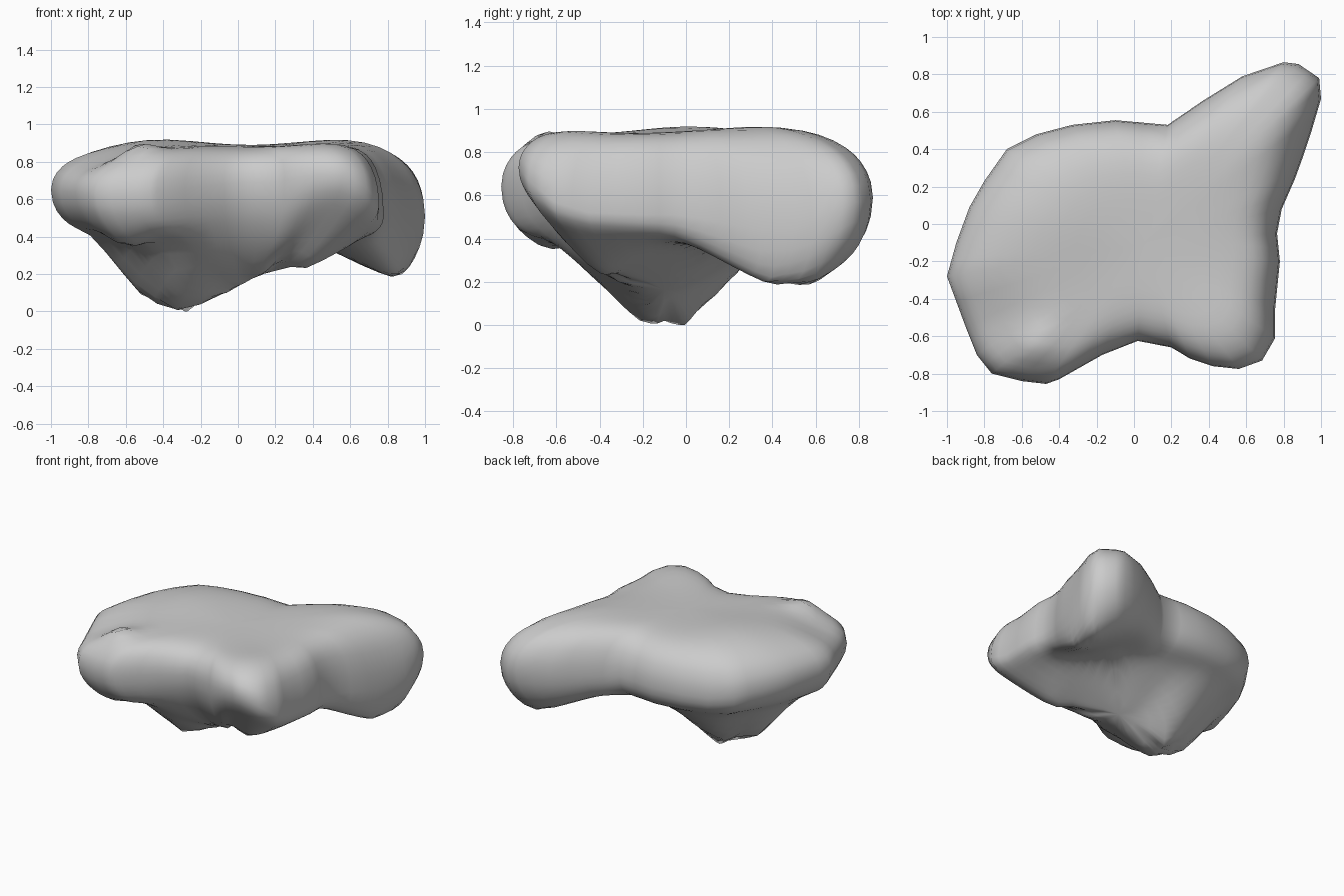
import bpy, bmesh, math

if "Cube" in bpy.data.objects:
    bpy.data.objects.remove(bpy.data.objects["Cube"])

# plan outline of the boulder: x, y, height of its widest line
OUTLINE = [
    (-1, -.28, .66), (-.95, -.1, .66), (-.88, .09, .65), (-.8, .23, .64),
    (-.68, .4, .62), (-.52, .48, .6), (-.33, .53, .6), (-.1, .555, .6),
    (.18, .53, .6), (.37, .66, .6), (.58, .79, .6), (.8, .865, .6),
    (.88, .855, .58), (.99, .78, .58), (1, .67, .52), (.95, .5, .45),
    (.9, .35, .45), (.86, .24, .47), (.79, .08, .5), (.765, -.05, .52),
    (.78, -.2, .52), (.755, -.45, .53), (.755, -.61, .58), (.685, -.73, .68),
    (.56, -.775, .74), (.42, -.76, .74), (.3, -.72, .72), (.2, -.66, .7),
    (.02, -.625, .7), (-.17, -.7, .68), (-.4, -.83, .66), (-.47, -.855, .65),
    (-.6, -.84, .64), (-.76, -.8, .64), (-.84, -.7, .65), (-.9, -.55, .65)]
# downward points of the underside: x, y, z, flat radius, slope
POINTS = [(-.28, -.03, .01, .03, 1), (-.28, -.16, .01, .04, .95),
          (-.45, -.12, .05, .03, 1.1), (-.08, -.14, .11, .03, .6),
          (.1, -.28, .2, .05, .5), (.32, -.4, .23, .05, .5),
          (-.6, -.65, .34, .05, .4), (.87, .4, .17, .02, .5),
          (.86, .56, .18, .04, .5)]
RINGS = [.12, .24, .36, .47, .57, .66, .74, .81, .87, .91, .94, .97, .99]
CX, CY = .05, -.1


def bump(x, y, bx, by, r):
    return math.exp(-((x - bx) ** 2 + (y - by) ** 2) / r ** 2)


def top_z(x, y):
    z = .892 + .04 * bump(x, y, -.45, .05, .35) + .04 * bump(x, y, .6, .35, .4)
    z += .06 * bump(x, y, -.53, -.66, .1) - .06 * bump(x, y, -.78, -.55, .22)
    return z + .03 * bump(x, y, .55, -.6, .25)


def bottom_z(x, y):
    cones = [z + max(0, math.hypot(x - px, y - py) - r) * s
             for px, py, z, r, s in POINTS] + [.4]
    k = 50
    return max(0, -math.log(sum(math.exp(-k * c) for c in cones)) / k)


# how boxy the edge is: steep right wall, soft tip, slanting front lip
def top_power(x, y):
    return 6 + 4 * bump(x, y, .77, -.2, .4)


def bottom_power(x, y):
    p = 7 + 8 * bump(x, y, .95, .45, .4) + 3 * bump(x, y, .77, -.05, .3)
    return max(2, p - 5 * bump(x, y, .5, -.77, .35) - 3 * bump(x, y, 0, -.63, .25))


# refine the outline once with midpoints
rim = []
for a, b in zip(OUTLINE, OUTLINE[1:] + OUTLINE[:1]):
    rim += [a, tuple((p + q) / 2 for p, q in zip(a, b))]
n = len(rim)

bm = bmesh.new()


def ring(t, surface, power):
    verts = []
    for rx, ry, rz in rim:
        x, y = CX + (rx - CX) * t, CY + (ry - CY) * t
        f = math.sqrt(max(0, 1 - t ** power(rx, ry)))
        verts.append(bm.verts.new((x, y, rz + (surface(x, y) - rz) * f)))
    return verts


# rings from the top centre, over the rim, to the bottom centre
rows = [ring(t, top_z, top_power) for t in RINGS + [1]]
rows += [ring(t, bottom_z, bottom_power) for t in reversed(RINGS)]
for a, b in zip(rows, rows[1:]):
    for i in range(n):
        j = (i + 1) % n
        bm.faces.new((a[i], a[j], b[j], b[i]))
for row, surface in ((rows[0], top_z), (rows[-1], bottom_z)):
    c = bm.verts.new((CX, CY, surface(CX, CY)))
    for i in range(n):
        bm.faces.new((c, row[i], row[(i + 1) % n]))
bmesh.ops.recalc_face_normals(bm, faces=bm.faces)

# rest the lowest point on the ground
low = min(v.co.z for v in bm.verts)
for v in bm.verts:
    v.co.z -= low
for f in bm.faces:
    f.smooth = True

mesh = bpy.data.meshes.new("boulder")
bm.to_mesh(mesh)
bm.free()
stone = bpy.data.materials.new("grey stone")
stone.diffuse_color = (.6, .6, .6, 1)
stone.use_nodes = True
stone.node_tree.nodes["Principled BSDF"].inputs["Base Color"].default_value = stone.diffuse_color
mesh.materials.append(stone)
bpy.context.collection.objects.link(bpy.data.objects.new("boulder", mesh))
